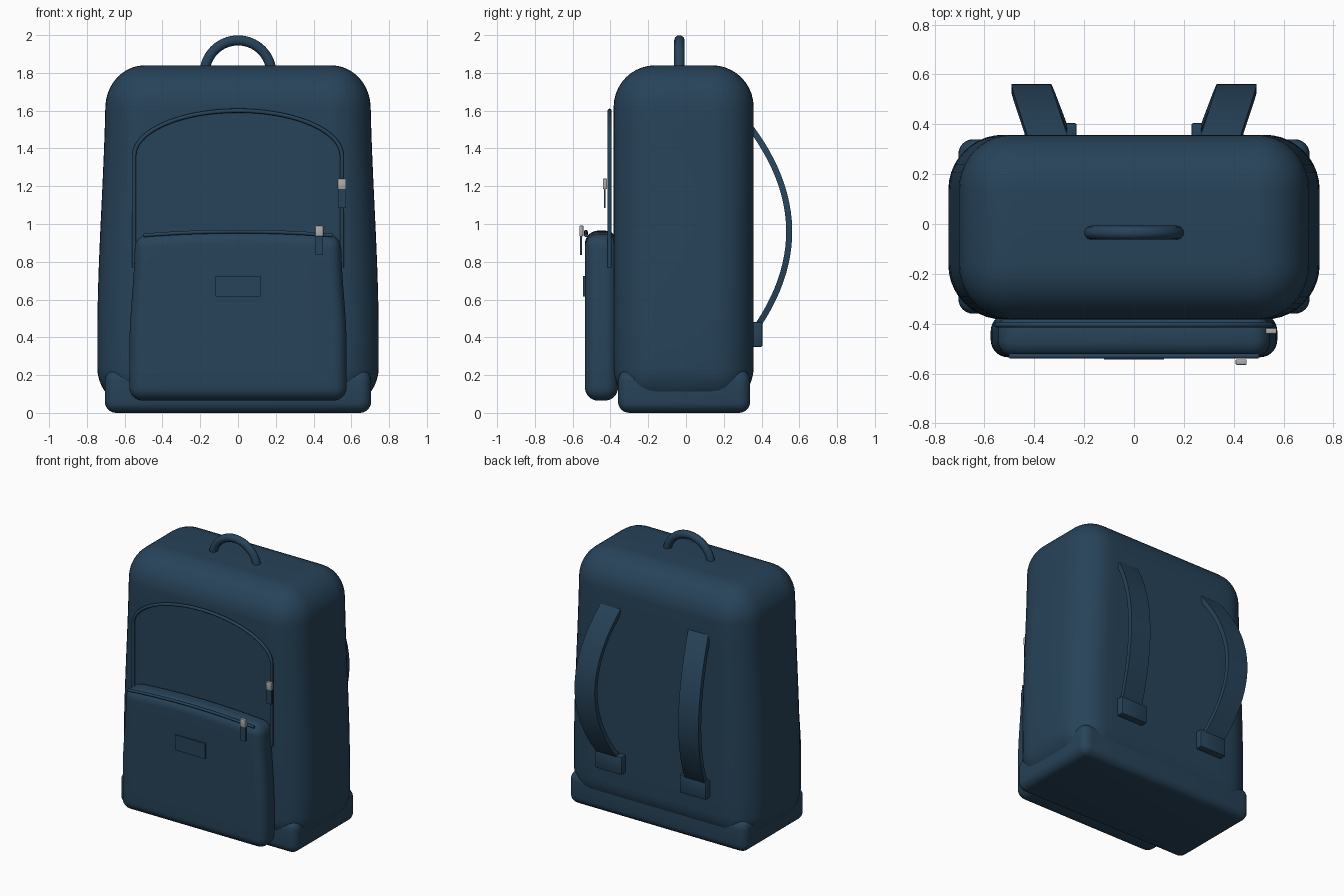
import bpy, bmesh, math
from mathutils import Vector

cube = bpy.data.objects.get("Cube")
if cube:
    bpy.data.objects.remove(cube, do_unlink=True)


def material(name, rgb):
    m = bpy.data.materials.new(name)
    m.use_nodes = True
    m.diffuse_color = (*rgb, 1)
    m.node_tree.nodes["Principled BSDF"].inputs["Base Color"].default_value = (*rgb, 1)
    return m


NAVY = material("navy fabric", (0.020, 0.056, 0.100))
SILVER = material("silver metal", (0.42, 0.42, 0.42))


def finish(obj, mat):
    obj.data.materials.append(mat)
    bpy.ops.object.select_all(action='DESELECT')
    obj.select_set(True)
    bpy.context.view_layer.objects.active = obj
    if obj.type == 'CURVE':
        bpy.ops.object.convert(target='MESH')
    bpy.ops.object.shade_smooth_by_angle(angle=math.radians(40))
    return obj


def mesh_object(name, bm, mat):
    bmesh.ops.recalc_face_normals(bm, faces=bm.faces)
    mesh = bpy.data.meshes.new(name)
    bm.to_mesh(mesh)
    bm.free()
    obj = bpy.data.objects.new(name, mesh)
    bpy.context.collection.objects.link(obj)
    return finish(obj, mat)


def box(name, lo, hi, mat=NAVY, radius=0, segments=8, cuts=0, deform=None):
    """Box between two corners, optionally rounded, sliced and reshaped."""
    lo, hi = Vector(lo), Vector(hi)
    bm = bmesh.new()
    bmesh.ops.create_cube(bm, size=1)
    for v in bm.verts:
        v.co = (lo + hi) / 2 + v.co * (hi - lo)
    if radius:
        bmesh.ops.bevel(bm, geom=bm.edges[:], offset=radius, segments=segments,
                        profile=0.5, affect='EDGES')
    for axis in ((0, 2) if cuts else ()):
        normal = Vector((0, 0, 0))
        normal[axis] = 1
        a, b = lo[axis] + radius, hi[axis] - radius
        for i in range(1, cuts):
            point = Vector((0, 0, 0))
            point[axis] = a + (b - a) * i / cuts
            bmesh.ops.bisect_plane(bm, geom=bm.verts[:] + bm.edges[:] + bm.faces[:],
                                   plane_co=point, plane_no=normal)
    if deform:
        for v in bm.verts:
            deform(v.co)
    return mesh_object(name, bm, mat)


def tube(name, points, radius, mat=NAVY):
    data = bpy.data.curves.new(name, 'CURVE')
    data.dimensions = '3D'
    data.bevel_depth = radius
    data.bevel_resolution = 3
    data.use_fill_caps = True
    spline = data.splines.new('POLY')
    spline.points.add(len(points) - 1)
    for p, co in zip(spline.points, points):
        p.co = (*co, 1)
    obj = bpy.data.objects.new(name, data)
    bpy.context.collection.objects.link(obj)
    return finish(obj, mat)


def ramp(t):
    t = min(max(t, 0), 1)
    return t * t * (3 - 2 * t)


# Main body, narrowing towards the top
def shape_body(co):
    co.x *= 1 - 0.06 * ramp((co.z - 0.4) / 1.4)


box("main_body", (-0.745, -0.383, 0.02), (0.745, 0.358, 1.84),
    radius=0.22, segments=10, cuts=10, deform=shape_body)

# Reinforced base with tighter corners
box("base", (-0.705, -0.36, 0), (0.705, 0.34, 0.23), radius=0.06, segments=6)


# Front pocket with a crowned top
def shape_pocket(co):
    up = ramp((co.z - 0.35) / 0.55)
    co.x *= 1 - 0.05 * up
    co.z += 0.025 * up * (1 - (co.x / 0.55) ** 2)


box("front_pocket", (-0.575, -0.535, 0.065), (0.575, -0.36, 0.94),
    radius=0.07, segments=8, cuts=8, deform=shape_pocket)

# Label plate
box("label_plate", (-0.12, -0.544, 0.615), (0.12, -0.536, 0.725))

# Arched front zip and pocket zip
STEPS = 48
arch = [(0.55 * math.cos(math.pi * i / STEPS), -0.404,
         1.36 + 0.24 * math.sin(math.pi * i / STEPS)) for i in range(STEPS + 1)]
tube("front_zip", [(0.55, -0.404, 0.77)] + arch + [(-0.55, -0.404, 0.77)], 0.011)
tube("pocket_zip", [(x / 20, -0.53, 0.96 - 0.08 * (x / 20) ** 2)
                    for x in range(-10, 11)], 0.01)

# Zip sliders and their pulls
for name, x, y, z in (("front_zip", 0.55, -0.43, 1.212), ("pocket_zip", 0.43, -0.555, 0.963)):
    box(name + "_slider", (x - 0.022, y - 0.01, z - 0.028), (x + 0.022, y + 0.012, z + 0.028),
        SILVER, radius=0.004, segments=2)
    box(name + "_pull", (x - 0.021, y - 0.005, z - 0.128), (x + 0.021, y + 0.005, z - 0.02))

# Top handle
tube("top_handle", [(0.177 * math.cos(math.pi * i / 32), -0.035,
                     1.795 + 0.177 * math.sin(math.pi * i / 32)) for i in range(33)], 0.028)


# Shoulder straps: flat bands bowed out from the back
def strap(name, side):
    start, bend, end = (Vector((side * 0.345, 0.335, 1.52)), Vector((side * 0.485, 0.75, 0.97)),
                        Vector((side * 0.335, 0.35, 0.42)))
    bm = bmesh.new()
    rings = []
    for i in range(25):
        t = i / 24
        p = start * (1 - t) ** 2 + bend * 2 * t * (1 - t) + end * t * t
        along = (bend - start) * (1 - t) + (end - bend) * t
        out = Vector((0, -along.z, along.y)).normalized() * 0.016
        wide = Vector((0.08, 0, 0))
        rings.append([bm.verts.new(p + wide * a + out * b)
                      for a, b in ((-1, -1), (1, -1), (1, 1), (-1, 1))])
    for r, s in zip(rings, rings[1:]):
        for k in range(4):
            bm.faces.new((r[k], r[k - 1], s[k - 1], s[k]))
    bm.faces.new(rings[0])
    bm.faces.new(rings[-1])
    mesh_object(name, bm, NAVY)


for label, side in (("left", 1), ("right", -1)):
    strap(label + "_strap", side)
    x = side * 0.335
    box(label + "_strap_anchor", (x - 0.105, 0.33, 0.35), (x + 0.105, 0.405, 0.48),
        radius=0.008, segments=2)
